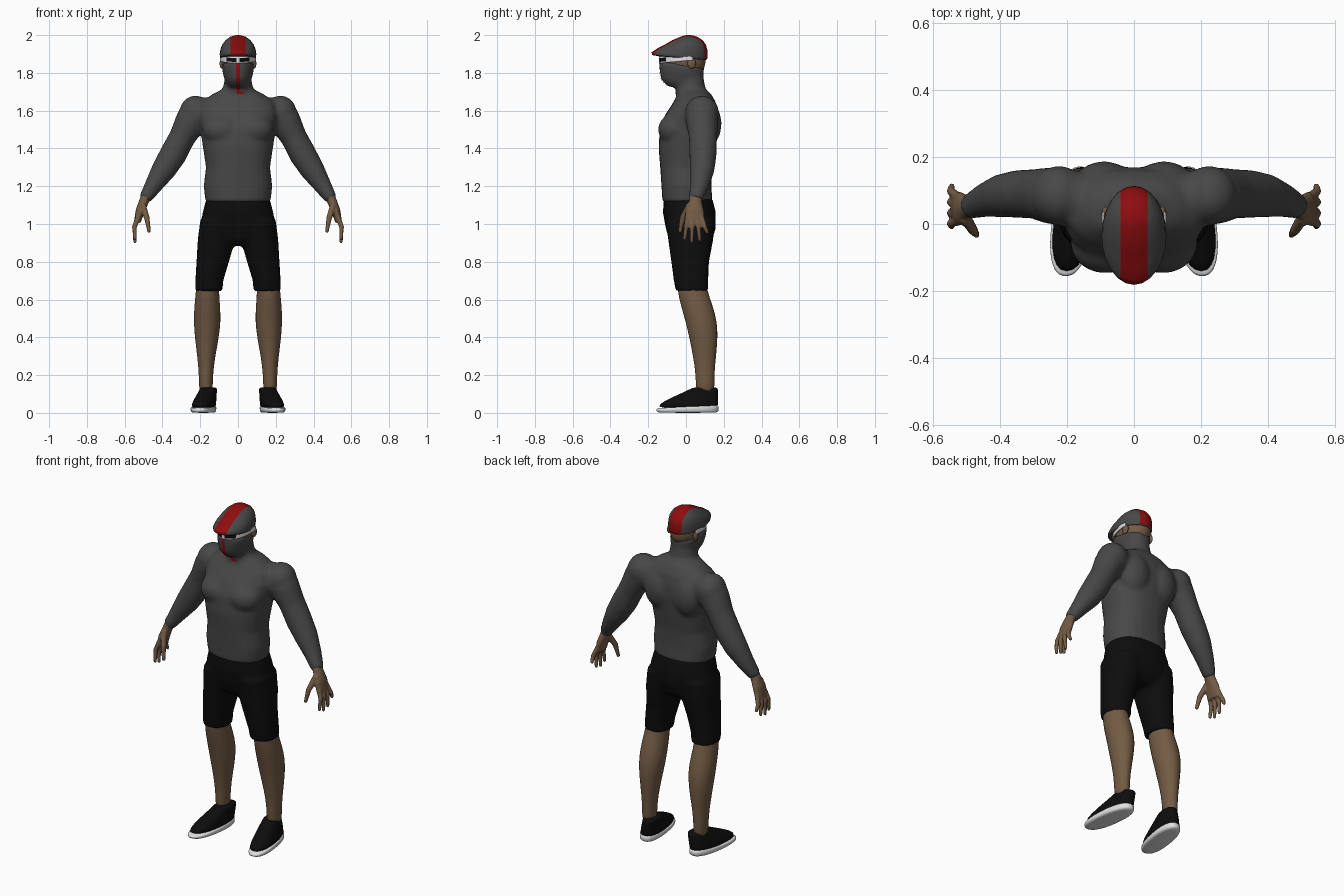
import bpy, bmesh, math
from mathutils import Vector, Matrix

cube = bpy.data.objects.get("Cube")
if cube:
    bpy.data.objects.remove(cube)


def material(name, *rgb):
    m = bpy.data.materials.new(name)
    m.use_nodes = True
    m.diffuse_color = (*rgb, 1)
    m.node_tree.nodes["Principled BSDF"].inputs["Base Color"].default_value = (*rgb, 1)
    return m


GREY = material("charcoal fabric", .065, .065, .065)
BLACK = material("black", .004, .004, .004)
SKIN = material("skin", .17, .105, .058)
RED = material("red", .27, .004, .005)
WHITE = material("white", .75, .75, .75)


def finish(bm, name, *mats, voxel=0, subdiv=0, smooth=0):
    bmesh.ops.recalc_face_normals(bm, faces=bm.faces)
    mesh = bpy.data.meshes.new(name)
    for f in bm.faces:
        f.smooth = True
    bm.to_mesh(mesh)
    bm.free()
    ob = bpy.data.objects.new(name, mesh)
    bpy.context.collection.objects.link(ob)
    for m in mats:
        mesh.materials.append(m)
    if subdiv:
        ob.modifiers.new("round", "SUBSURF").levels = subdiv
        ob.modifiers["round"].render_levels = subdiv
    if voxel:
        r = ob.modifiers.new("blend", "REMESH")
        r.mode, r.voxel_size, r.use_smooth_shade = "VOXEL", voxel, True
    if smooth:
        s = ob.modifiers.new("soften", "SMOOTH")
        s.factor, s.iterations = .5, smooth
    return ob


def loft(bm, rings, sides=24, power=1.0):
    """Skin rings given as (centre, u axis, v axis); capped at both ends."""
    loops = []
    for c, u, v in rings:
        loop = []
        for i in range(sides):
            a = 2 * math.pi * i / sides
            ca, sa = math.cos(a), math.sin(a)
            ca = math.copysign(abs(ca) ** power, ca)
            sa = math.copysign(abs(sa) ** power, sa)
            loop.append(bm.verts.new(c + u * ca + v * sa))
        loops.append(loop)
    for a, b in zip(loops, loops[1:]):
        for i in range(sides):
            j = (i + 1) % sides
            bm.faces.new((a[i], a[j], b[j], b[i]))
    bm.faces.new(loops[0][::-1])
    bm.faces.new(loops[-1])


def column(bm, rows, power=1.0, side=1, skew=0):
    """Upright loft; rows are (z, centre x, half width, front y, back y[, tilt])."""
    rings = []
    for z, x, rx, yf, yb, *t in rows:
        tilt = t[0] if t else 0
        cy, ry = (yf + yb) / 2, (yb - yf) / 2
        rings.append((Vector((side * (x - skew * cy), cy, z + tilt * cy)),
                      Vector((rx, 0, 0)), Vector((-side * skew * ry, ry, tilt * ry))))
    loft(bm, rings, power=power)


def tube(bm, pts, side=1, sides=16):
    """Limb along a path; points are (x, y, z, radius, depth radius)."""
    ps = [Vector((side * p[0], p[1], p[2])) for p in pts]
    rings = []
    for i, p in enumerate(pts):
        t = (ps[min(i + 1, len(ps) - 1)] - ps[max(i - 1, 0)]).normalized()
        v = (Vector((0, 1, 0)) - t * t.y).normalized()
        rings.append((ps[i], v.cross(t) * p[3], v * p[4]))
    loft(bm, rings, sides)


def ball(bm, centre, size):
    bmesh.ops.create_uvsphere(bm, u_segments=24, v_segments=14, radius=1,
                              matrix=Matrix.Translation(centre) @ Matrix.Diagonal((*size, 1)))


# Shirt with sleeves, neck and face mask, blended into one skin
bm = bmesh.new()
column(bm, [(1.115, 0, .172, -.125, .14), (1.2, 0, .182, -.13, .135), (1.3, 0, .17, -.137, .14),
            (1.4, 0, .185, -.145, .155), (1.5, 0, .2, -.14, .17), (1.58, 0, .21, -.11, .17),
            (1.64, 0, .2, -.07, .16), (1.685, 0, .14, -.045, .135), (1.71, 0, .09, -.04, .11)], .85)
column(bm, [(1.62, 0, .1, -.04, .12), (1.7, 0, .085, -.055, .105), (1.77, 0, .07, -.05, .095),
            (1.82, 0, .07, -.05, .09)])
column(bm, [(1.715, 0, .045, -.1, .04, -.15), (1.745, 0, .066, -.132, .08, -.15),
            (1.79, 0, .08, -.14, .092, -.15), (1.842, 0, .087, -.143, .098, -.15)], .9)
for s in (1, -1):
    tube(bm, [(.12, .07, 1.6, .07, .07), (.2, .08, 1.585, .095, .085), (.25, .085, 1.545, .085, .085),
              (.295, .09, 1.46, .07, .075), (.345, .09, 1.365, .072, .072),
              (.395, .085, 1.285, .065, .065), (.45, .07, 1.2, .047, .05), (.495, .05, 1.13, .033, .037)], s, 24)
    ball(bm, (s * .085, -.06, 1.5), (.105, .088, .085))
    ball(bm, (s * .09, .1, 1.53), (.1, .088, .13))
    ball(bm, (s * .225, .085, 1.59), (.085, .09, .09))
shirt = finish(bm, "shirt_and_mask", GREY, voxel=.011, smooth=7)

# Shorts
bm = bmesh.new()
column(bm, [(1.135, 0, .168, -.118, .14), (1.06, 0, .187, -.122, .158), (.98, 0, .2, -.108, .158),
            (.92, 0, .195, -.09, .14), (.885, 0, .17, -.06, .1)], .85)
for s in (1, -1):
    column(bm, [(1.02, .11, .09, -.11, .15), (.92, .113, .1, -.095, .145), (.8, .134, .086, -.078, .122),
                (.7, .152, .074, -.065, .118), (.645, .155, .073, -.054, .118)], .9, s)
finish(bm, "shorts", BLACK, voxel=.011, smooth=4)

for s, name in ((1, "left"), (-1, "right")):
    # Lower leg
    bm = bmesh.new()
    column(bm, [(.75, .157, .06, -.05, .1), (.65, .162, .06, -.047, .11), (.57, .163, .069, -.028, .142),
                (.48, .163, .072, -.002, .166), (.4, .165, .064, .017, .168), (.3, .168, .048, .037, .16),
                (.2, .17, .036, .053, .148), (.08, .17, .038, .05, .155)], 1, s)
    finish(bm, name + "_leg", SKIN, subdiv=1)

    # Shoe upper and pale sole
    bm = bmesh.new()
    column(bm, [(.022, .184, .06, -.15, .17), (.045, .182, .06, -.145, .171), (.07, .179, .056, -.1, .172),
                (.098, .174, .05, -.04, .171), (.122, .169, .045, .015, .17), (.138, .169, .042, .04, .168)],
           .85, s, .13)
    finish(bm, name + "_shoe", BLACK, subdiv=1)
    bm = bmesh.new()
    column(bm, [(0, .184, .055, -.145, .168), (.006, .184, .063, -.158, .174),
                (.03, .184, .064, -.158, .174, .05), (.034, .184, .06, -.15, .17, .05)], .85, s, .13)
    finish(bm, name + "_shoe_sole", WHITE, subdiv=1)

    # Hand with spread fingers
    bm = bmesh.new()
    tube(bm, [(.475, .055, 1.17, .028, .032), (.498, .05, 1.12, .026, .034), (.518, .046, 1.07, .024, .05),
              (.533, .045, 1.01, .018, .052)], s)
    for y0, y1, z in ((.01, -.008, .915), (.035, .03, .9), (.058, .073, .91), (.082, .115, .95)):
        tube(bm, [(.528, y0, 1.04, .014, .014), (.548, (y0 + y1) / 2, .985, .013, .013),
                  (.545, y1, z, .009, .009)], s, 10)
    tube(bm, [(.505, .02, 1.1, .018, .02), (.482, -.018, 1.03, .015, .016), (.47, -.033, .955, .009, .01)], s, 10)
    finish(bm, name + "_hand", SKIN, voxel=.005, smooth=3)

# Head and ears showing between mask and helmet
bm = bmesh.new()
column(bm, [(1.8, 0, .07, -.1, .09), (1.85, 0, .083, -.12, .102), (1.9, 0, .084, -.12, .104), (1.94, 0, .06, -.08, .08)])
for s in (1, -1):
    ball(bm, (s * .086, .03, 1.85), (.011, .022, .028))
finish(bm, "head", SKIN)

# Helmet, cut along the edges of its centre stripe
bm = bmesh.new()
column(bm, [(1.876, 0, .085, -.14, .1, -.08), (1.88, 0, .096, -.18, .112, -.08),
            (1.898, 0, .097, -.182, .114, -.06), (1.925, 0, .093, -.152, .113, -.03), (1.95, 0, .083, -.112, .105),
            (1.973, 0, .066, -.073, .088), (1.991, 0, .042, -.03, .06), (1.999, 0, .018, -.005, .033),
            (2, 0, .004, .01, .018)])
bmesh.ops.subdivide_edges(bm, edges=[e for e in bm.edges if e.calc_length() > .001], cuts=1,
                          smooth=.6, use_grid_fill=True)
for x in (-.04, .04):
    bmesh.ops.bisect_plane(bm, geom=bm.verts[:] + bm.edges[:] + bm.faces[:], plane_co=(x, 0, 0), plane_no=(1, 0, 0))
for f in bm.faces:
    c = f.calc_center_median()
    f.material_index = int(abs(c.x) < .04 and c.z > 1.882 - .08 * c.y)
finish(bm, "helmet", GREY, RED)

# Wraparound glasses: pale frame, dark lenses either side of the bridge
bm = bmesh.new()
cols = 40
grid = []
for i in range(cols + 1):
    a = math.radians(-100 + 200 * i / cols)
    h = .022 + .014 * max(0, math.cos(a))
    grid.append([bm.verts.new((.096 * math.sin(a), .01 - .152 * math.cos(a), 1.887 - h * k))
                 for k in (0, .2, .8, 1)])
for a, b in zip(grid, grid[1:]):
    for k in range(3):
        f = bm.faces.new((a[k], a[k + 1], b[k + 1], b[k]))
        f.material_index = int(k == 1 and .009 < abs(f.calc_center_median().x) < .06)
glasses = finish(bm, "glasses", WHITE, BLACK)
glasses.modifiers.new("thickness", "SOLIDIFY").thickness = .006

# Red stripe laid onto the mask, turning aside at the throat
bm = bmesh.new()
rows = []
for i in range(41):
    z = 1.858 - .17 * i / 40
    end = .028 if z < 1.705 else .01
    rows.append([bm.verts.new((-.009 + (end + .009) * k / 4, -.3, z)) for k in range(5)])
for a, b in zip(rows, rows[1:]):
    for k in range(4):
        bm.faces.new((a[k], a[k + 1], b[k + 1], b[k]))
stripe = finish(bm, "mask_stripe", RED)
wrap = stripe.modifiers.new("lay on mask", "SHRINKWRAP")
wrap.target, wrap.wrap_method, wrap.wrap_mode = shirt, "PROJECT", "ABOVE_SURFACE"
wrap.use_project_y, wrap.use_positive_direction, wrap.offset = True, True, .003
